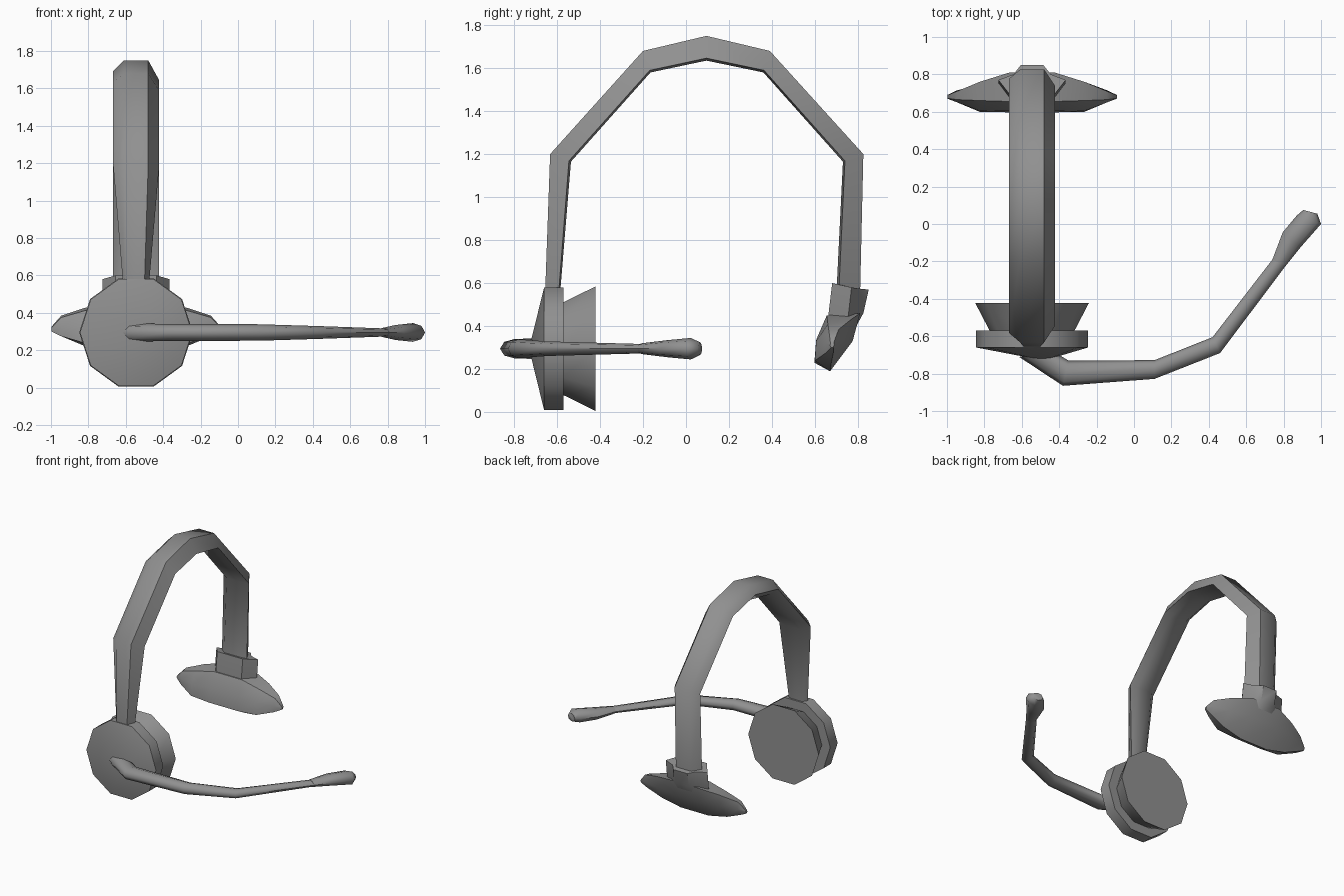
import bpy, bmesh
from math import cos, sin, pi
from mathutils import Vector

if "Cube" in bpy.data.objects:
    bpy.data.objects.remove(bpy.data.objects["Cube"])

CX = -0.545   # plane of the headband
CZ = 0.295    # height of the ear cup and microphone boom

# Dark grey plastic
plastic = bpy.data.materials.new("dark_grey_plastic")
plastic.diffuse_color = (0.28, 0.28, 0.28, 1)
plastic.use_nodes = True
plastic.node_tree.nodes["Principled BSDF"].inputs["Base Color"].default_value = plastic.diffuse_color


def loft(name, rings, angle=40):
    """Skin a list of equal-length vertex rings; a one-point ring is an apex."""
    bm = bmesh.new()
    rows = [[bm.verts.new(p) for p in ring] for ring in rings]
    for a, b in zip(rows, rows[1:]):
        n = max(len(a), len(b))
        for i in range(n):
            j = (i + 1) % n
            if len(a) == 1:
                bm.faces.new((a[0], b[i], b[j]))
            else:
                bm.faces.new((a[i], a[j], b[j], b[i]))
    for row in (rows[0], rows[-1]):
        if len(row) > 2:
            bm.faces.new(row)
    bmesh.ops.recalc_face_normals(bm, faces=bm.faces)
    mesh = bpy.data.meshes.new(name)
    bm.to_mesh(mesh)
    bm.free()
    mesh.materials.append(plastic)
    obj = bpy.data.objects.new(name, mesh)
    bpy.context.collection.objects.link(obj)
    bpy.ops.object.select_all(action='DESELECT')
    obj.select_set(True)
    bpy.context.view_layer.objects.active = obj
    bpy.ops.object.shade_smooth_by_angle(angle=angle * pi / 180)
    return obj


def decagon(y, r):
    return [(CX + r * cos(i * pi / 5), y, CZ + r * sin(i * pi / 5)) for i in range(10)]


def boom_ring(outer, inner, h, n=8):
    """Upright oval ring between two plan points with half height h."""
    o, i = Vector((*outer, CZ)), Vector((*inner, CZ))
    mid, half = (o + i) / 2, (o - i) / 2
    return [mid + half * cos(2 * pi * k / n) + Vector((0, 0, h * sin(2 * pi * k / n)))
            for k in range(n)]


# Ear cup: shallow cone front, straight rim
loft("ear_cup", [[(-0.48, -0.73, CZ)], decagon(-0.66, 0.300), decagon(-0.57, 0.300)])
# Ear cushion: flares towards the head
loft("ear_cushion", [decagon(-0.572, 0.226), decagon(-0.422, 0.304)])

# Headband: bevelled section; outer (y, z), inner (y, z), flat half width, full half width
stations = [
    ((-0.655, 0.56), (-0.585, 0.56), 0.045, 0.07),
    ((-0.632, 1.20), (-0.535, 1.165), 0.065, 0.122),
    ((-0.20, 1.68), (-0.165, 1.58), 0.065, 0.122),
    ((0.095, 1.75), (0.095, 1.635), 0.065, 0.122),
    ((0.39, 1.68), (0.36, 1.58), 0.065, 0.122),
    ((0.825, 1.20), (0.73, 1.165), 0.065, 0.122),
    ((0.81, 0.56), (0.70, 0.56), 0.065, 0.122),
]
rings = []
for (oy, oz), (iy, iz), a, b in stations:
    my, mz = (oy + iy) / 2, (oz + iz) / 2
    ry, rz = iy + 0.1 * (oy - iy), iz + 0.1 * (oz - iz)
    rings.append([(CX - a, oy, oz), (CX + a, oy, oz), (CX + b, ry, rz),
                  (CX + a, iy, iz), (CX - a, iy, iz), (CX - b, my, mz)])
loft("headband", rings, 50)

# Bracket joining the band to the head pad: (half width, y, z) half outlines
bracket = [
    [(0.06, 0.85, 0.57), (0.10, 0.80, 0.575), (0.18, 0.77, 0.58), (0.11, 0.68, 0.60)],
    [(0.06, 0.825, 0.46), (0.10, 0.80, 0.45), (0.18, 0.755, 0.45), (0.11, 0.662, 0.45)],
    [(0.06, 0.77, 0.36), (0.10, 0.75, 0.36), (0.16, 0.73, 0.36), (0.10, 0.66, 0.36)],
]
loft("pad_bracket", [[(CX + w, y, z) for w, y, z in half] +
                     [(CX - w, y, z) for w, y, z in reversed(half)] for half in bracket])

# Head pad: side profiles (y, z) lofted symmetrically to both tips
pad = [
    (0.12, [(0.655, .45), (0.81, .46), (0.775, .33), (0.67, .19), (0.597, .23), (0.607, .34)]),
    (0.28, [(0.66, .41), (0.76, .425), (0.745, .33), (0.675, .225), (0.60, .24), (0.605, .33)]),
    (0.40, [(0.665, .375), (0.71, .385), (0.715, .33), (0.685, .275), (0.65, .275), (0.65, .32)]),
    (0.453, [(0.672, .32), (0.688, .325), (0.69, .315), (0.685, .30), (0.675, .30), (0.67, .31)]),
]
spans = [(-w, p) for w, p in reversed(pad)] + pad
loft("head_pad", [[(CX + w, y, z) for y, z in p] for w, p in spans], 45)

# Microphone boom: starts flat on the cup and bends forward of the mouth
loft("mic_boom", [boom_ring(*r) for r in [
    ((-0.615, -0.71), (-0.40, -0.70), 0.048),
    ((-0.38, -0.865), (-0.35, -0.73), 0.045),
    ((0.11, -0.828), (0.11, -0.728), 0.044),
    ((0.46, -0.69), (0.42, -0.605), 0.034),
    ((0.81, -0.225), (0.74, -0.19), 0.022),
]], 60)

# Microphone capsule
loft("mic_capsule", [boom_ring(*r) for r in [
    ((0.81, -0.225), (0.74, -0.19), 0.025),
    ((0.89, -0.125), (0.795, -0.045), 0.04),
    ((1.0, 0.0), (0.87, 0.045), 0.05),
    ((0.98, 0.055), (0.905, 0.075), 0.03),
]], 60)
